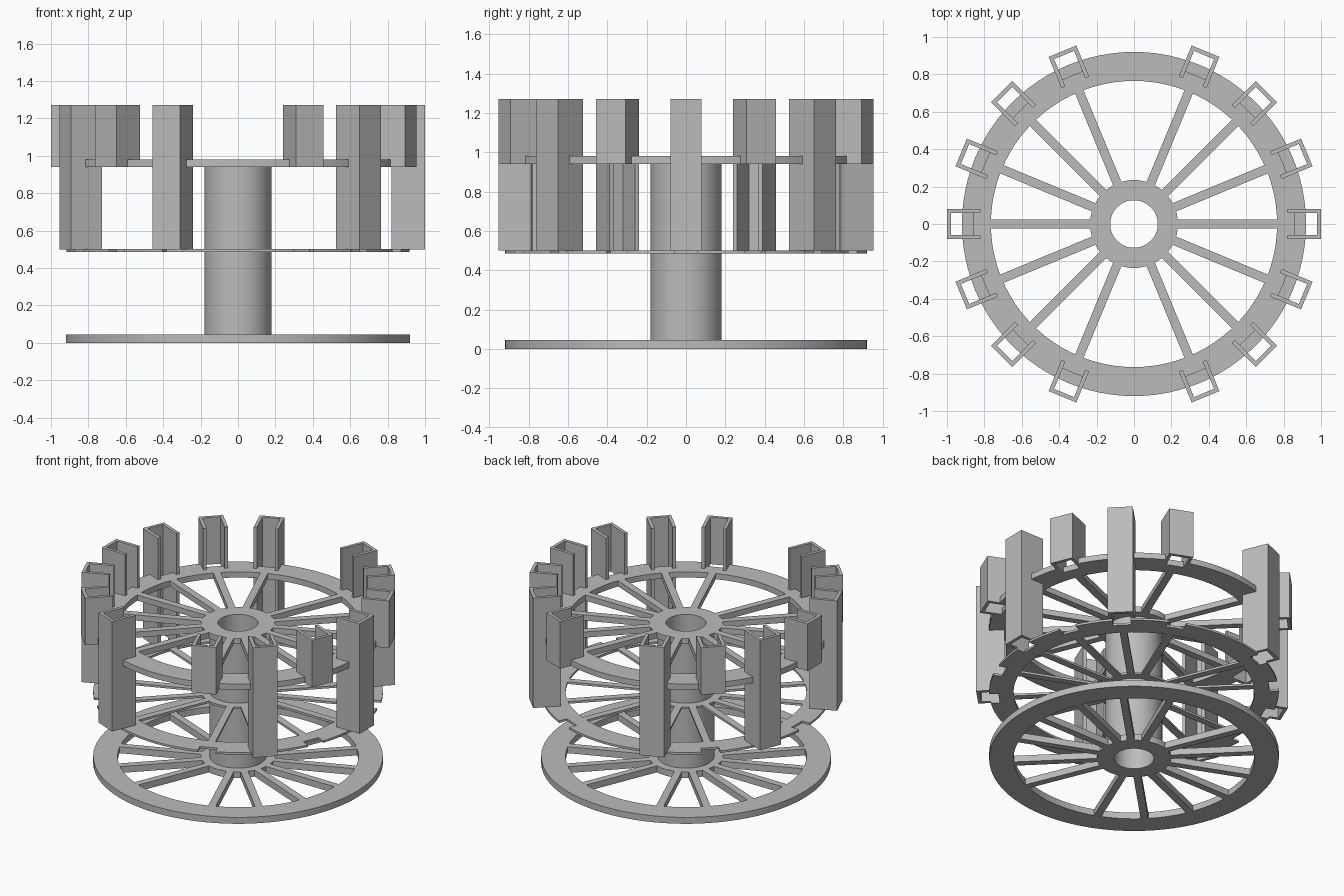
import bpy, bmesh, math
from mathutils import Matrix

if "Cube" in bpy.data.objects:
    bpy.data.objects.remove(bpy.data.objects["Cube"], do_unlink=True)

grey = bpy.data.materials.new("plain grey")
grey.use_nodes = True
COLOUR = (0.5, 0.5, 0.5, 1)
grey.diffuse_color = COLOUR
grey.node_tree.nodes["Principled BSDF"].inputs["Base Color"].default_value = COLOUR

# Spokes and holders sit every 22.5 degrees, skipping front and back
ANGLES = [math.radians(22.5 * i) for i in range(16) if i not in (4, 12)]
WIDTH, WALL = 0.16, 0.022
INNER, OUTER, TOP = 0.82, 1.0, 1.27


def finish(name, bm, smooth=False):
    bmesh.ops.recalc_face_normals(bm, faces=bm.faces)
    mesh = bpy.data.meshes.new(name)
    bm.to_mesh(mesh)
    bm.free()
    mesh.materials.append(grey)
    obj = bpy.data.objects.new(name, mesh)
    bpy.context.collection.objects.link(obj)
    if smooth:
        bpy.ops.object.select_all(action="DESELECT")
        obj.select_set(True)
        bpy.context.view_layer.objects.active = obj
        bpy.ops.object.shade_smooth_by_angle()
    return obj


def ring(name, r_in, r_out, z0, z1, sides=96):
    """Flat ring or tube, made by spinning a rectangular section."""
    bm = bmesh.new()
    section = [(r_in, z0), (r_out, z0), (r_out, z1), (r_in, z1)]
    loops = []
    for i in range(sides):
        a = math.tau * i / sides
        loops.append([bm.verts.new((r * math.cos(a), r * math.sin(a), z)) for r, z in section])
    for i in range(sides):
        a, b = loops[i], loops[(i + 1) % sides]
        for j in range(4):
            k = (j + 1) % 4
            bm.faces.new((a[j], b[j], b[k], a[k]))
    return finish(name, bm, True)


def prism(bm, outline, z0, z1, angle):
    """Extrude a plan outline upwards and turn it about the centre."""
    face = bm.faces.new([bm.verts.new((x, y, z0)) for x, y in outline])
    new = bmesh.ops.extrude_face_region(bm, geom=[face])["geom"]
    top = [v for v in new if isinstance(v, bmesh.types.BMVert)]
    bmesh.ops.translate(bm, verts=top, vec=(0, 0, z1 - z0))
    both = list(face.verts) + top
    bmesh.ops.rotate(bm, verts=list(set(both)), cent=(0, 0, 0), matrix=Matrix.Rotation(angle, 3, "Z"))


def rect(x0, x1, half):
    return [(x0, -half), (x1, -half), (x1, half), (x0, half)]


# Cutter for the open slots in the holder wheels' rims
bm = bmesh.new()
for a in ANGLES:
    prism(bm, rect(0.86, 1.1, WIDTH / 2 - WALL), 0.3, 1.2, a)
cutter = finish("slot_cutter", bm)
cutter.hide_render = True
cutter.hide_viewport = True


def wheel(name, z0, z1, slotted):
    rim = ring(name + "_rim", 0.765, 0.92, z0, z1)
    if slotted:
        cut = rim.modifiers.new("slots", "BOOLEAN")
        cut.operation, cut.solver, cut.object = "DIFFERENCE", "EXACT", cutter
    ring(name + "_hub", 0.127, 0.235, z0, z1, 64)
    bm = bmesh.new()
    for a in ANGLES:
        prism(bm, rect(0.225, 0.77, 0.024), z0, z1, a)
    finish(name + "_spokes", bm)


wheel("base_wheel", 0, 0.045, False)
wheel("middle_wheel", 0.485, 0.5, True)
wheel("top_wheel", 0.94, 0.98, True)

# Hollow central column
ring("column", 0.127, 0.18, 0.0, 0.98, 64)

# Channel holders, open to the centre, alternately tall and short
h = WIDTH / 2
channel = [(INNER, -h), (OUTER, -h), (OUTER, h), (INNER, h),
           (INNER, h - WALL), (OUTER - WALL, h - WALL),
           (OUTER - WALL, WALL - h), (INNER, WALL - h)]
for i, a in enumerate(ANGLES):
    bm = bmesh.new()
    prism(bm, channel, 0.94 if i % 2 else 0.5, TOP, a)
    finish(f"{'short' if i % 2 else 'tall'}_holder_{i // 2 + 1}", bm)
